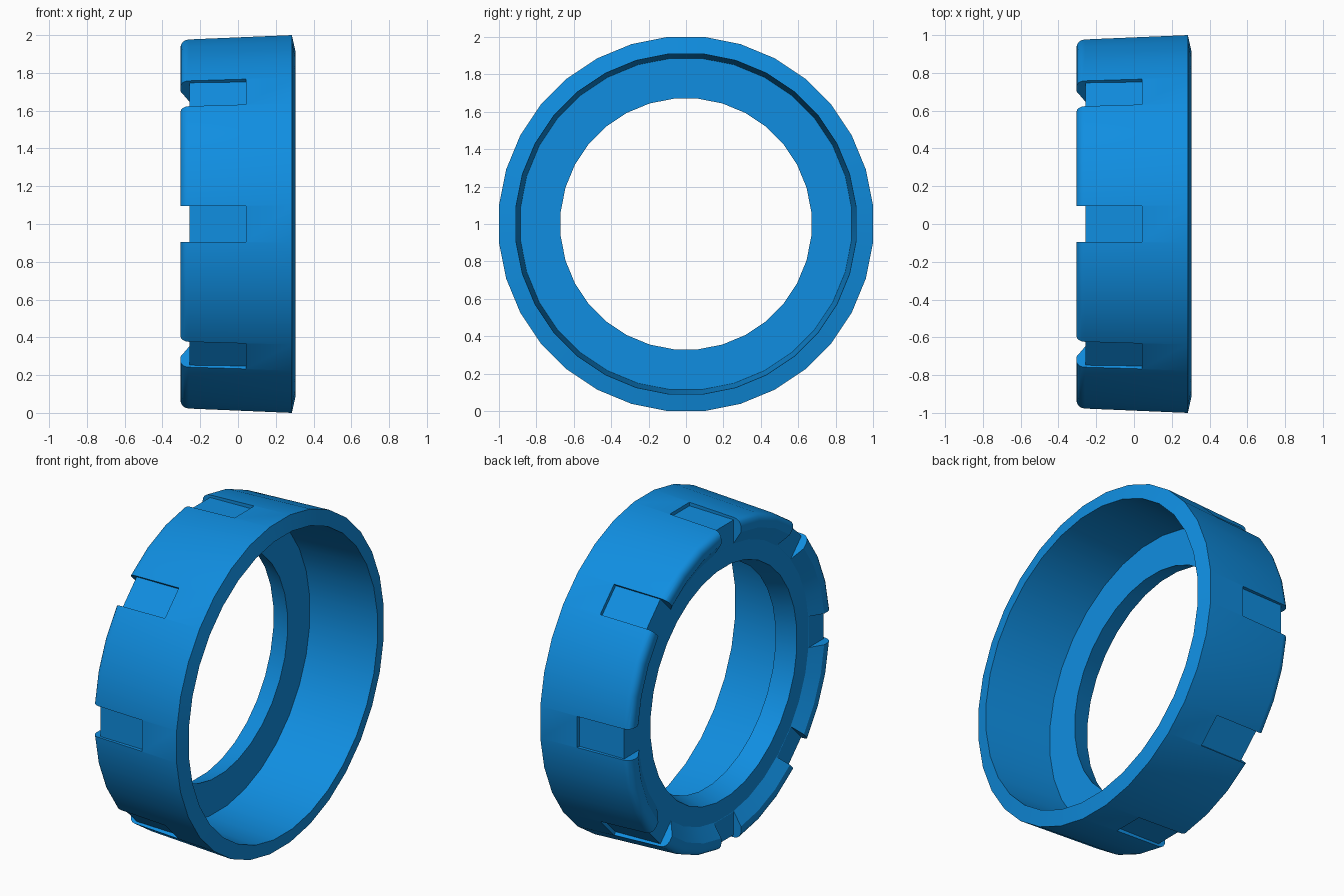
import bpy, bmesh, math

if "Cube" in bpy.data.objects:
    bpy.data.objects.remove(bpy.data.objects["Cube"])

SIDES = 32
STEP = 2 * math.pi / SIDES
CZ = 1.0  # height of the ring's axis, which runs along x


def make_object(name, bm):
    bmesh.ops.recalc_face_normals(bm, faces=bm.faces[:])
    mesh = bpy.data.meshes.new(name)
    bm.to_mesh(mesh)
    bm.free()
    obj = bpy.data.objects.new(name, mesh)
    bpy.context.collection.objects.link(obj)
    return obj


# Ring body: closed (x, radius) section turned about the x axis
R = 0.045
corner = [(-0.26 - R * math.sin(t), 0.932 + R * math.cos(t))
          for t in [i * math.pi / 8 for i in range(5)]]
profile = [(0.285, 1.0)] + corner + [
    (-0.305, 0.90),    # end of the rounded lip
    (-0.255, 0.82),    # recessed end face
    (-0.255, 0.705),
    (-0.135, 0.67),    # mouth of the hole
    (-0.135, 0.885),   # inner shoulder
    (0.305, 0.91),     # open end of the wide bore
]
bm = bmesh.new()
rings = []
for i in range(SIDES):
    a = (i + 0.5) * STEP
    rings.append([bm.verts.new((x, r / math.cos(STEP / 2) * math.sin(a),
                                CZ + r / math.cos(STEP / 2) * math.cos(a)))
                  for x, r in profile])
n = len(profile)
for i in range(SIDES):
    p, q = rings[i], rings[(i + 1) % SIDES]
    for j in range(n):
        k = (j + 1) % n
        bm.faces.new((p[j], q[j], q[k], p[k]))
ring = make_object("slotted_ring", bm)

# Eight L-shaped cutters: shallow outer pocket plus a full gap in the lip
HALF = 0.095
slot = [(-0.4, 0.77), (-0.256, 0.77), (-0.256, 0.962),
        (0.043, 0.968), (0.043, 1.15), (-0.4, 1.15)]
bm = bmesh.new()
for s in range(8):
    a = s * math.pi / 4
    c, d = math.cos(a), math.sin(a)
    lo, hi = [[bm.verts.new((x, r * d + w * c, CZ + r * c - w * d))
               for x, r in slot] for w in (-HALF, HALF)]
    bm.faces.new(lo)
    bm.faces.new(hi[::-1])
    for j in range(len(slot)):
        k = (j + 1) % len(slot)
        bm.faces.new((lo[j], hi[j], hi[k], lo[k]))
cutter = make_object("slot_cutter", bm)
cutter.hide_render = True

# Cut the slots
mod = ring.modifiers.new("slots", 'BOOLEAN')
mod.operation = 'DIFFERENCE'
mod.solver = 'EXACT'
mod.object = cutter
bpy.context.view_layer.objects.active = ring
ring.select_set(True)
bpy.ops.object.modifier_apply(modifier=mod.name)
bpy.data.objects.remove(cutter)

# Smooth shading with sharp corners, blue colour
bpy.ops.object.shade_smooth_by_angle(angle=math.radians(30))
mat = bpy.data.materials.new("blue")
mat.diffuse_color = (0.005, 0.27, 0.75, 1)
mat.use_nodes = True
mat.node_tree.nodes["Principled BSDF"].inputs["Base Color"].default_value = mat.diffuse_color
ring.data.materials.append(mat)
